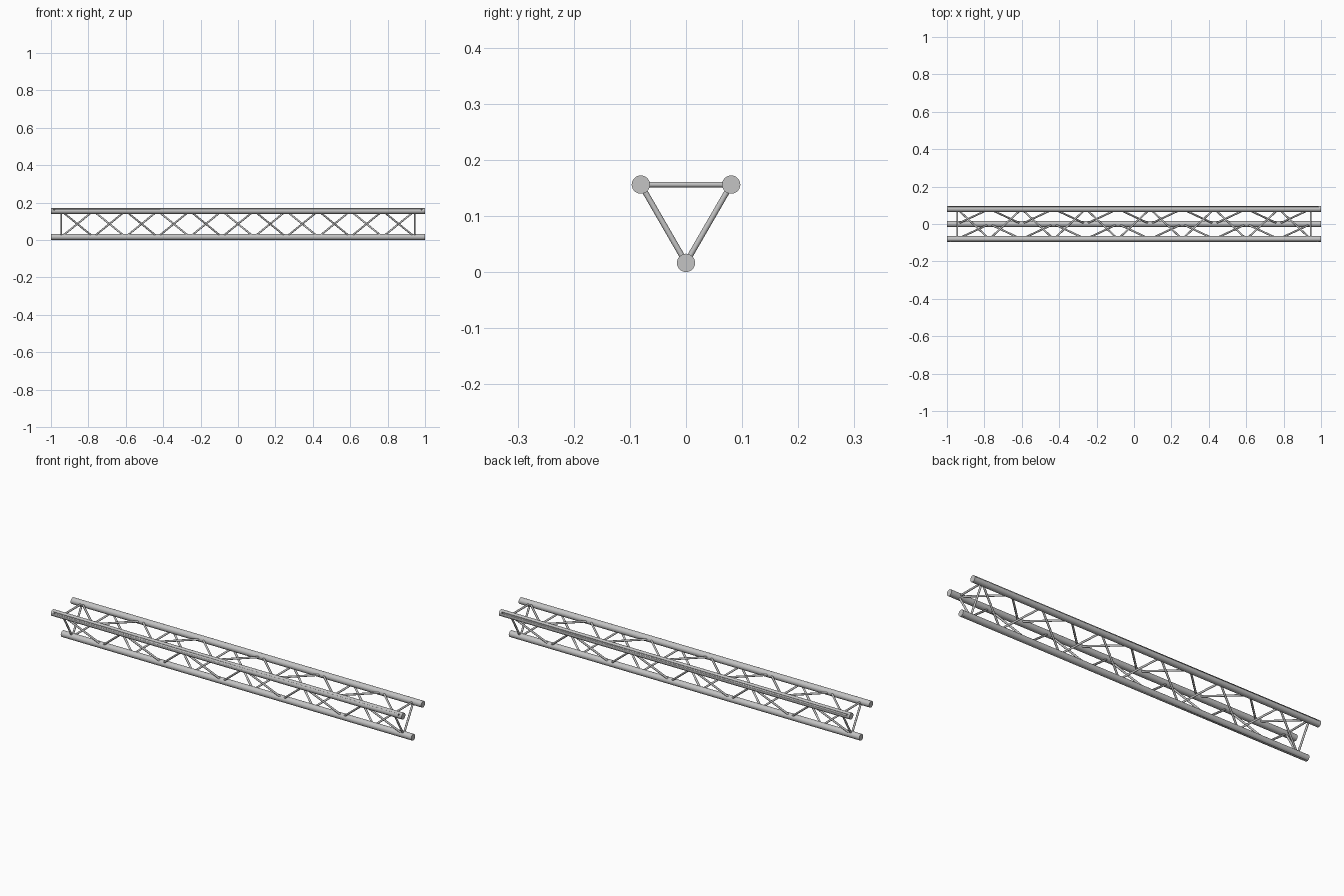
import bpy
import math
from mathutils import Vector

cube = bpy.data.objects.get("Cube")
if cube:
    bpy.data.objects.remove(cube, do_unlink=True)

aluminium = bpy.data.materials.new("brushed aluminium")
aluminium.use_nodes = True
aluminium.diffuse_color = (0.55, 0.55, 0.55, 1)
aluminium.node_tree.nodes["Principled BSDF"].inputs["Base Color"].default_value = (0.55, 0.55, 0.55, 1)

CHORD_R = 0.0163
BRACE_R = 0.005
SPACING = 0.161          # side of the triangular section
HALF = 0.945             # position of the end frames
BAYS = 11
HEIGHT = SPACING * math.sqrt(3) / 2

# Chord centres in the section (y, z)
chords = {
    "front": (-SPACING / 2, CHORD_R + HEIGHT),
    "bottom": (0, CHORD_R),
    "back": (SPACING / 2, CHORD_R + HEIGHT),
}
AXIS_Z = CHORD_R + HEIGHT * 2 / 3


def tube(name, a, b, radius, sides):
    """Capped cylinder between two points."""
    a, b = Vector(a), Vector(b)
    bpy.ops.mesh.primitive_cylinder_add(vertices=sides, radius=radius,
                                        depth=(b - a).length, location=(a + b) / 2)
    obj = bpy.context.object
    obj.name = name
    obj.rotation_mode = 'QUATERNION'
    obj.rotation_quaternion = (b - a).to_track_quat('Z', 'Y')
    obj.data.materials.append(aluminium)
    bpy.ops.object.shade_smooth_by_angle(angle=math.radians(40))
    return obj


def on_chord(name, x):
    return Vector((x, *chords[name]))


# Main chords, with a small pin hole on the outer side of each end
for name, (y, z) in chords.items():
    chord = tube(name + "_chord", (-1, y, z), (1, y, z), CHORD_R, 32)
    outward = Vector((0, y, z - AXIS_Z)).normalized()
    for x in (-0.982, 0.982):
        centre = on_chord(name, x)
        cutter = tube("pin_hole_cutter", centre + outward * 0.006,
                      centre + outward * 0.03, 0.004, 12)
        cutter.hide_render = True
        cut = chord.modifiers.new("pin_hole", 'BOOLEAN')
        cut.operation = 'DIFFERENCE'
        cut.solver = 'EXACT'
        cut.object = cutter
        bpy.context.view_layer.objects.active = chord
        bpy.ops.object.modifier_apply(modifier=cut.name)
        bpy.data.objects.remove(cutter, do_unlink=True)

# Each face: two end struts and a zigzag of diagonals
faces = [("front", "bottom"), ("bottom", "back"), ("back", "front")]
step = 2 * HALF / BAYS
for first, second in faces:
    face = first + "_to_" + second
    for side, x in (("right", -HALF), ("left", HALF)):
        tube(f"{face}_{side}_end_strut", on_chord(first, x), on_chord(second, x), BRACE_R, 12)
    for k in range(BAYS):
        start, end = (first, second) if k % 2 == 0 else (second, first)
        x = -HALF + k * step
        tube(f"{face}_diagonal_{k + 1}", on_chord(start, x),
             on_chord(end, x + step), BRACE_R, 12)
